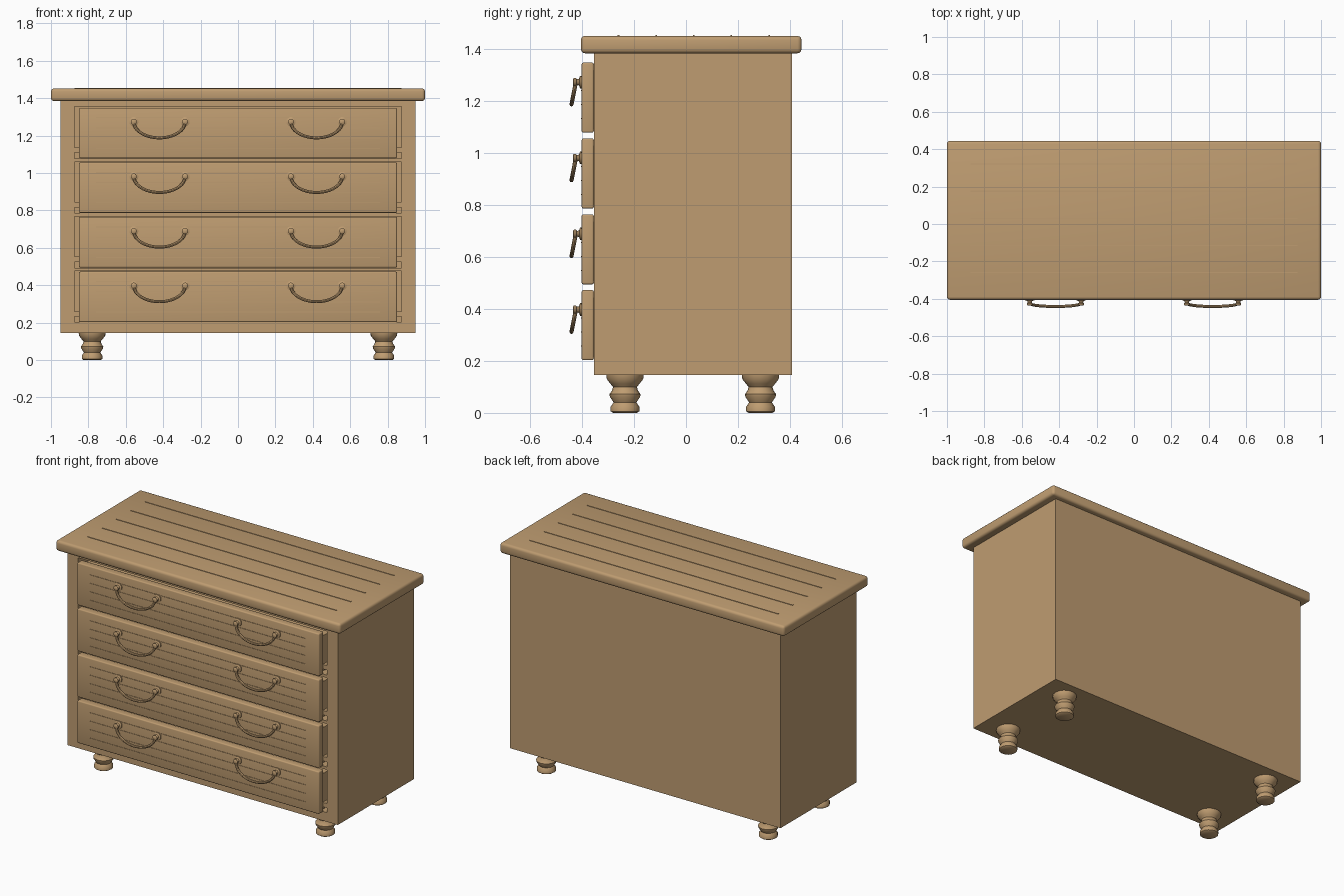
import bpy, bmesh, math
from mathutils import Vector

cube = bpy.data.objects.get("Cube")
if cube:
    bpy.data.objects.remove(cube, do_unlink=True)

wood = bpy.data.materials.new("tan_wood")
wood.use_nodes = True
TAN = (0.52, 0.335, 0.165, 1)
wood.diffuse_color = TAN
wood.node_tree.nodes["Principled BSDF"].inputs["Base Color"].default_value = TAN


def finish(name, bm, smooth=False):
    bmesh.ops.recalc_face_normals(bm, faces=bm.faces)
    mesh = bpy.data.meshes.new(name)
    bm.to_mesh(mesh)
    bm.free()
    mesh.materials.append(wood)
    obj = bpy.data.objects.new(name, mesh)
    bpy.context.collection.objects.link(obj)
    if smooth:
        bpy.ops.object.select_all(action='DESELECT')
        obj.select_set(True)
        bpy.context.view_layer.objects.active = obj
        bpy.ops.object.shade_smooth_by_angle(angle=math.radians(35))
    return obj


def box(name, x, y, z, bevel=0.0):
    """Box from (min, max) ranges, with optional rounded edges."""
    bm = bmesh.new()
    bmesh.ops.create_cube(bm, size=1)
    for v in bm.verts:
        v.co = Vector([r[0] if c < 0 else r[1] for c, r in zip(v.co, (x, y, z))])
    if bevel:
        bmesh.ops.bevel(bm, geom=bm.edges[:], offset=bevel, segments=3,
                        profile=0.5, affect='EDGES')
    return finish(name, bm, bevel > 0)


def lathe(name, profile, loc, axis='Z', steps=16):
    """Spin (radius, height) points; axis 'Y' points the height to the front."""
    bm = bmesh.new()
    rings = []
    for r, h in profile:
        ring = []
        for i in range(steps):
            a = 2 * math.pi * i / steps
            c, s = r * math.cos(a), r * math.sin(a)
            p = (c, s, h) if axis == 'Z' else (c, -h, s)
            ring.append(bm.verts.new(Vector(p) + Vector(loc)))
        rings.append(ring)
    for a, b in zip(rings, rings[1:]):
        for i in range(steps):
            j = (i + 1) % steps
            bm.faces.new((a[i], a[j], b[j], b[i]))
    bm.faces.new(rings[0])
    bm.faces.new(rings[-1])
    return finish(name, bm, True)


def tube(name, points, radius, sides=8):
    """Round tube along a path that runs mostly across x."""
    bm = bmesh.new()
    rings = []
    for i, p in enumerate(points):
        t = (points[min(i + 1, len(points) - 1)] - points[max(i - 1, 0)]).normalized()
        u = t.cross(Vector((0, 1, 0))).normalized()
        w = t.cross(u)
        rings.append([bm.verts.new(p + radius * (u * math.cos(2 * math.pi * k / sides)
                                                 + w * math.sin(2 * math.pi * k / sides)))
                      for k in range(sides)])
    for a, b in zip(rings, rings[1:]):
        for k in range(sides):
            n = (k + 1) % sides
            bm.faces.new((a[k], a[n], b[n], b[k]))
    bm.faces.new(rings[0])
    bm.faces.new(rings[-1])
    return finish(name, bm, True)


# Carcass: sides, back, floor and front rails
FRONT, BACK = -0.355, 0.408
for side, s in (("right", -1), ("left", 1)):
    box(side + "_side_panel", sorted((s * 0.875, s * 0.95)), (FRONT, BACK), (0.145, 1.39))
box("back_panel", (-0.875, 0.875), (BACK - 0.03, BACK), (0.145, 1.39))
box("floor_panel", (-0.875, 0.875), (FRONT, BACK - 0.03), (0.145, 0.203))
box("top_rail", (-0.875, 0.875), (FRONT, BACK - 0.03), (1.355, 1.39))

# Table top with thin raised plank seams
box("table_top", (-1, 1), (-0.405, 0.445), (1.385, 1.452), 0.016)
for i in range(5):
    y = -0.26 + i * 0.145
    box(f"top_seam_{i + 1}", (-0.875, 0.875), (y - 0.003, y + 0.003), (1.448, 1.455))

# Turned feet
FOOT = [(0.046, 0), (0.055, 0.006), (0.055, 0.024), (0.044, 0.040), (0.058, 0.062),
        (0.060, 0.072), (0.050, 0.086), (0.046, 0.100), (0.056, 0.112),
        (0.070, 0.130), (0.072, 0.147)]
for side, x in (("right", -0.78), ("left", 0.78)):
    for end, y in (("front", -0.235), ("back", 0.287)):
        lathe(f"{end}_{side}_foot", FOOT, (x, y, 0))

# Drawers, from the bottom up
KNOB = [(0.025, 0), (0.025, 0.006), (0.013, 0.010), (0.011, 0.018),
        (0.016, 0.022), (0.016, 0.030), (0.010, 0.034)]
for d in range(4):
    z0 = 0.203 + d * 0.292
    z1 = z0 + 0.27
    n = f"drawer_{d + 1}"
    box(n + "_front", (-0.85, 0.85), (-0.402, FRONT), (z0, z1), 0.007)
    box(n + "_box", (-0.845, 0.845), (FRONT - 0.003, 0.34), (z0 + 0.015, z1 - 0.03))
    if d < 3:
        box(f"divider_rail_{d + 1}", (-0.875, 0.875), (FRONT, BACK - 0.03),
            (z1 + 0.002, z1 + 0.02))
    for side, s in (("right", -1), ("left", 1)):
        box(f"{n}_{side}_runner", sorted((s * 0.84, s * 0.875)), (FRONT, 0.34),
            (z0 + 0.03, z0 + 0.058))
    # Thin seams across the drawer front
    for i in range(4):
        z = z0 + 0.054 * (i + 1)
        box(f"{n}_seam_{i + 1}", (-0.76, 0.76), (-0.4045, -0.398), (z - 0.002, z + 0.002))
    # Drop handles hanging from two knobs each
    zk = z0 + 0.195
    for side, cx in (("right", -0.42), ("left", 0.42)):
        for k, dx in enumerate((-0.137, 0.137)):
            lathe(f"{n}_{side}_knob_{k + 1}", KNOB, (cx + dx, -0.402, zk), 'Y', 14)
        path = []
        for i in range(25):
            a = math.pi * i / 24
            drop = math.sin(a)
            path.append(Vector((cx - 0.137 * math.cos(a), -0.424 - 0.017 * drop,
                                zk - 0.086 * drop)))
        tube(f"{n}_{side}_bail", path, 0.008)
